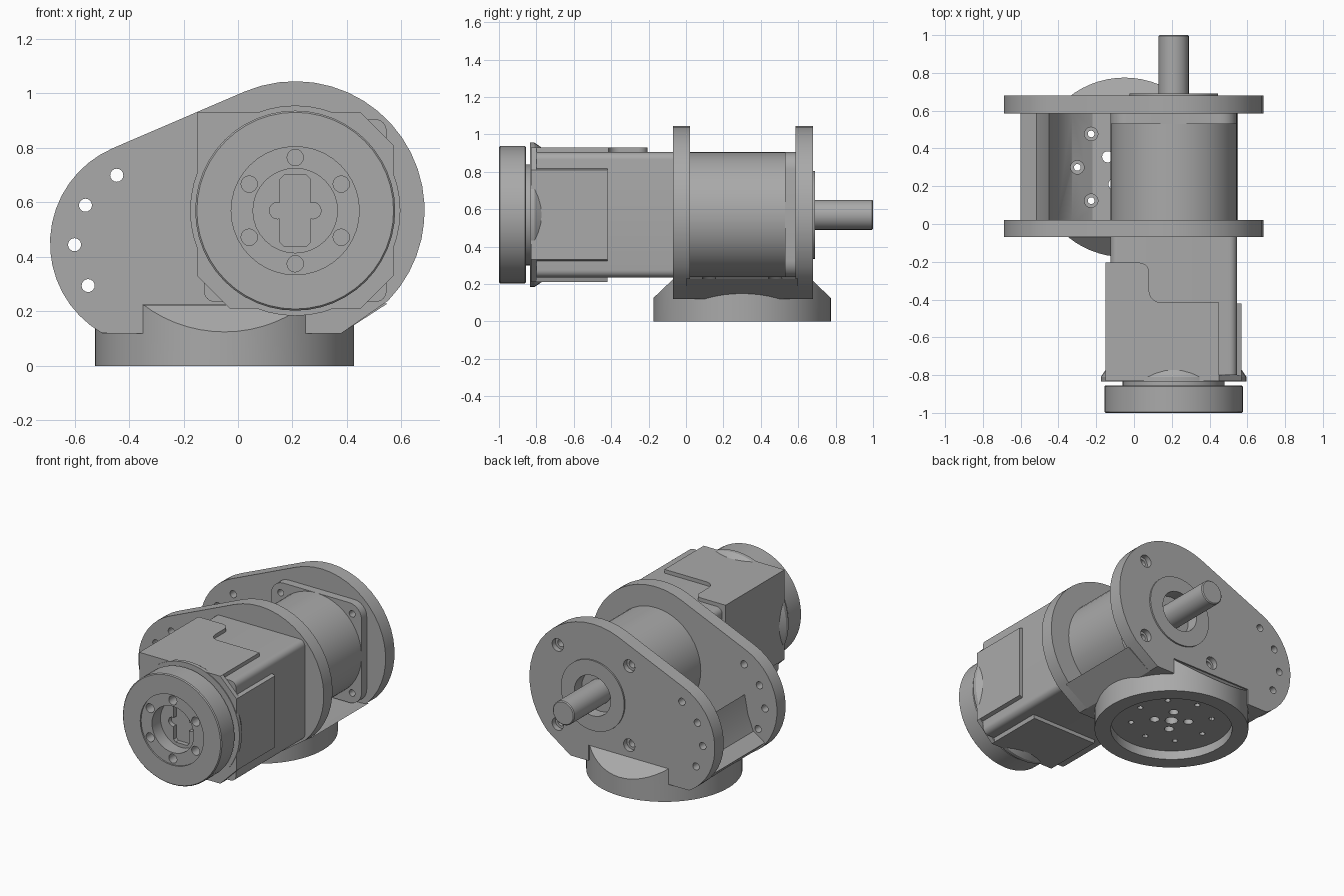
import bpy, bmesh, math
from mathutils import Vector

cube = bpy.data.objects.get("Cube")
if cube:
    bpy.data.objects.remove(cube, do_unlink=True)

mat = bpy.data.materials.new("machined grey")
mat.use_nodes = True
GREY = (0.4, 0.4, 0.4, 1)
mat.diffuse_color = GREY
mat.node_tree.nodes["Principled BSDF"].inputs["Base Color"].default_value = GREY

CX, CZ = 0.21, 0.57          # motor axis
BX, BY = -0.05, 0.30         # base axis


def arc(cx, cy, r, start, end, n):
    return [(cx + r * math.cos(math.radians(start + (end - start) * i / n)),
             cy + r * math.sin(math.radians(start + (end - start) * i / n))) for i in range(n + 1)]


def circle(cx, cy, r, n=24):
    return arc(cx, cy, r, 0, 360, n)[:-1]


def rect(x0, x1, y0, y1, c=0.0):
    """Rectangle with optional chamfered corners."""
    if not c:
        return [(x0, y0), (x1, y0), (x1, y1), (x0, y1)]
    return [(x0 + c, y0), (x1 - c, y0), (x1, y0 + c), (x1, y1 - c),
            (x1 - c, y1), (x0 + c, y1), (x0, y1 - c), (x0, y0 + c)]


def round_rect(half, r):
    pts = []
    for k, (sx, sz) in enumerate([(1, 1), (-1, 1), (-1, -1), (1, -1)]):
        pts += arc(CX + sx * (half - r), CZ + sz * (half - r), r, 90 * k, 90 * k + 90, 6)
    return pts


def add_prism(bm, pts, a, b, axis):
    def place(p, t):
        return (p[0], t, p[1]) if axis == "y" else (p[0], p[1], t)
    lo = [bm.verts.new(place(p, a)) for p in pts]
    hi = [bm.verts.new(place(p, b)) for p in pts]
    bm.faces.new(lo)
    bm.faces.new(hi[::-1])
    for i in range(len(pts)):
        j = (i + 1) % len(pts)
        bm.faces.new((lo[i], hi[i], hi[j], lo[j]))


def finish(name, bm):
    bmesh.ops.recalc_face_normals(bm, faces=bm.faces)
    mesh = bpy.data.meshes.new(name)
    bm.to_mesh(mesh)
    bm.free()
    mesh.materials.append(mat)
    ob = bpy.data.objects.new(name, mesh)
    bpy.context.collection.objects.link(ob)
    return ob


def prism(name, pts, a, b, axis="y", bevel=0.0, cuts=()):
    bm = bmesh.new()
    add_prism(bm, pts, a, b, axis)
    return dress(finish(name, bm), bevel, cuts)


def dress(ob, bevel=0.0, cuts=()):
    """Bevel the rims, cut the holes, then bake the modifiers."""
    if bevel:
        mod = ob.modifiers.new("rim", "BEVEL")
        mod.width, mod.segments, mod.limit_method = bevel, 1, "ANGLE"
        mod.angle_limit = math.radians(50)
    cutters = []
    for pts, a, b, axis in cuts:
        bm = bmesh.new()
        add_prism(bm, pts, a, b, axis)
        cutter = finish("cutter", bm)
        cutter.hide_render = True
        mod = ob.modifiers.new("hole", "BOOLEAN")
        mod.operation, mod.solver, mod.object = "DIFFERENCE", "EXACT", cutter
        cutters.append(cutter)
    if bevel or cuts:
        deps = bpy.context.evaluated_depsgraph_get()
        mesh = bpy.data.meshes.new_from_object(ob.evaluated_get(deps))
        ob.modifiers.clear()
        ob.data = mesh
    for cutter in cutters:
        bpy.data.objects.remove(cutter, do_unlink=True)
    return ob


def disc(name, r, a, b, bevel=0.0, cuts=()):
    return prism(name, circle(CX, CZ, r, 48), a, b, "y", bevel, cuts)


# Output flange with bolt circle, bore and key slot
bolts = [(circle(CX + 0.195 * math.sin(k * math.pi / 3), CZ + 0.195 * math.cos(k * math.pi / 3), 0.03, 16),
          -1.1, -0.9, "y") for k in range(6)]
slot = [(rect(CX - 0.057, CX + 0.057, CZ - 0.13, CZ + 0.13, 0.015), -0.95, -0.84, "y")]
slot += [(circle(CX + s * 0.065, CZ, 0.03, 16), -0.95, -0.84, "y") for s in (-1, 1)]
disc("output_flange", 0.367, -1.0, -0.855, 0.006,
     [(circle(CX, CZ, 0.235, 40), -1.1, -0.99, "y"), (circle(CX, CZ, 0.155, 32), -1.1, -0.9, "y")] + bolts + slot)
disc("output_neck", 0.27, -0.87, -0.82)

# Gearbox collar: a short drum that tapers into the housing
bm = bmesh.new()
rings = [[bm.verts.new((x, y, z)) for x, z in circle(CX, CZ, r, 48)]
         for r, y in ((0.386, -0.835), (0.386, -0.81), (0.355, -0.765))]
for lo, hi in zip(rings, rings[1:]):
    for i in range(48):
        bm.faces.new((lo[i], lo[(i + 1) % 48], hi[(i + 1) % 48], hi[i]))
bm.faces.new(rings[0])
bm.faces.new(rings[-1])
finish("gearbox_collar", bm)

# Gearbox housing with raised covers
prism("gearbox_body", round_rect(0.335, 0.04), -0.80, -0.05)
face = rect(-0.15, 0.57, 0.21, 0.93, 0.12)
face[5:7] = [(-0.15, 0.93)]
prism("gearbox_front_plate", face, -0.83, -0.80)
cover = ([(-0.15, -0.83), (0.45, -0.83), (0.45, -0.415)]
         + arc(0.14, -0.355, 0.06, 270, 180, 5) + arc(0.03, -0.255, 0.05, 0, 90, 5) + [(-0.15, -0.205)])
prism("top_cover", cover, 0.85, 0.93, "z")
prism("left_cover", rect(-0.15, -0.08, 0.33, 0.93), -0.83, -0.205)
prism("right_pad", [(0.5, 0.31), (0.57, 0.33), (0.57, 0.81), (0.5, 0.83)], -0.81, -0.42)
prism("bottom_pad", [(-0.05, 0.28), (-0.03, 0.21), (0.45, 0.21), (0.47, 0.28)], -0.81, -0.42)

# Motor barrel, rear mount, shaft
corner_bolts = [(CX + sx * 0.265, CZ + sz * 0.265) for sx in (-1, 1) for sz in (-1, 1)]
disc("motor_barrel", 0.335, 0.0, 0.6)
prism("motor_mount", round_rect(0.335, 0.09), 0.53, 0.59, "y", 0,
      [(circle(x, z, 0.022, 16), 0.5, 0.62, "y") for x, z in corner_bolts])
disc("shaft", 0.08, 0.6, 1.0, 0.006)

# Two cheek plates
outline = (arc(CX, CZ, 0.475, -44, 113, 20) + arc(-0.31, 0.45, 0.38, 113, 240, 16)
           + [(-0.48, 0.12), (-0.348, 0.12), (-0.348, 0.225), (0.248, 0.225), (0.248, 0.12), (0.38, 0.12)])
lobe_holes = [(-0.445, 0.70), (-0.56, 0.59), (-0.60, 0.445), (-0.55, 0.295)]
side_cuts = [(circle(x, z, 0.024, 16), -0.2, 0.8, "y") for x, z in lobe_holes]
prism("front_cheek", outline, -0.07, 0.022, "y", 0, side_cuts)
rear_cuts = [(circle(x, z, 0.025, 16), 0.5, 0.8, "y") for x, z in corner_bolts]
rear_cuts += [(circle(x, z, 0.042, 20), 0.645, 0.8, "y") for x, z in corner_bolts]
bore = [(circle(CX, CZ, 0.135, 32), 0.61, 0.8, "y")]
prism("rear_cheek", outline, 0.585, 0.68, "y", 0, side_cuts + rear_cuts + bore)
disc("shaft_boss", 0.235, 0.67, 0.69, 0, bore)

# Floor joining the cheeks, with a raised rib at the lobe side
base_holes = [(BX + 0.25 * math.cos(k * math.pi / 4), BY + 0.25 * math.sin(k * math.pi / 4)) for k in range(8)]
pins = [(BX + 0.105 * math.cos(a), BY + 0.105 * math.sin(a))
        for a in (math.radians(58 + 90 * k) for k in range(4))]
drill = [(circle(x, y, 0.018, 12), -0.1, 0.4, "z") for x, y in base_holes]
drill += [(circle(x, y, 0.03, 14), -0.1, 0.4, "z") for x, y in pins]
drill += [(circle(BX, BY, 0.04, 20), -0.1, 0.4, "z")]
sinks = [(circle(x, y, 0.036, 16), 0.195, 0.4, "z") for x, y in base_holes]
floor = ([(-0.50, 0.12), (0.38, 0.12), (0.55, 0.23), (0.50, 0.225), (-0.22, 0.225)]
         + [(-0.33, 0.29), (-0.41, 0.39), (-0.45, 0.50), (-0.475, 0.37), (-0.515, 0.27), (-0.60, 0.215)])
prism("cheek_floor", floor, 0.0, 0.6, "y", 0, drill + sinks)

# Round base: a drum with sloping shoulders front and back, hollowed below
bm = bmesh.new()
add_prism(bm, circle(BX, BY, 0.475, 64), 0, 0.224, "z")
bmesh.ops.recalc_face_normals(bm, faces=bm.faces)
for side in (-1, 1):
    cut = bmesh.ops.bisect_plane(bm, geom=bm.verts[:] + bm.edges[:] + bm.faces[:],
                                 plane_co=Vector((BX, BY + side * 0.475, 0.125)),
                                 plane_no=Vector((0, side * 0.1, 0.105)), clear_outer=True)
    edges = [e for e in cut["geom_cut"] if isinstance(e, bmesh.types.BMEdge)]
    bmesh.ops.holes_fill(bm, edges=edges, sides=0)
dress(finish("round_base", bm), 0, [(circle(BX, BY, 0.375, 48), -0.1, 0.06, "z")] + drill + sinks)

# Smooth the round walls, keep the machined edges crisp
bpy.ops.object.select_all(action="DESELECT")
for ob in bpy.context.scene.objects:
    if ob.type == "MESH":
        ob.select_set(True)
        bpy.context.view_layer.objects.active = ob
bpy.ops.object.shade_smooth_by_angle(angle=math.radians(30))
